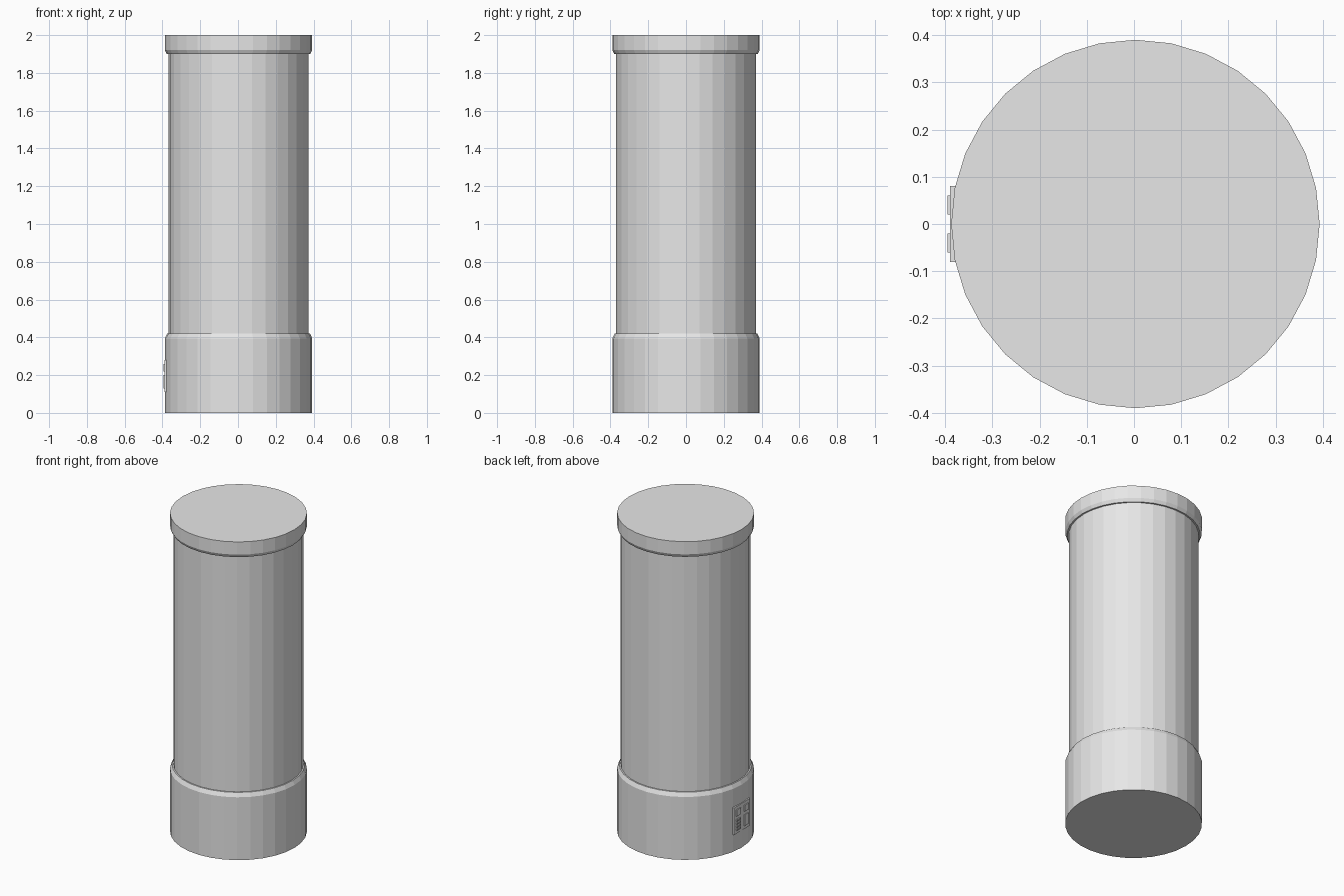
import bpy
import bmesh
import math

if "Cube" in bpy.data.objects:
    bpy.data.objects.remove(bpy.data.objects["Cube"])

SIDES = 32
CX = 0.003  # the panel sticks out to the left, so the column sits slightly right

grey = bpy.data.materials.new("light grey")
grey.diffuse_color = (0.8, 0.8, 0.8, 1)
grey.use_nodes = True
grey.node_tree.nodes["Principled BSDF"].inputs["Base Color"].default_value = grey.diffuse_color


def finish(name, bm):
    bmesh.ops.recalc_face_normals(bm, faces=bm.faces)
    mesh = bpy.data.meshes.new(name)
    bm.to_mesh(mesh)
    bm.free()
    mesh.materials.append(grey)
    obj = bpy.data.objects.new(name, mesh)
    bpy.context.collection.objects.link(obj)
    return obj


def turned(name, profile):
    """Closed faceted solid from (radius, height) points."""
    bm = bmesh.new()
    rings = []
    for r, z in profile:
        rings.append([bm.verts.new((CX + r * math.cos(2 * math.pi * i / SIDES),
                                    r * math.sin(2 * math.pi * i / SIDES), z))
                      for i in range(SIDES)])
    for a, b in zip(rings, rings[1:]):
        for i in range(SIDES):
            j = (i + 1) % SIDES
            bm.faces.new((a[i], a[j], b[j], b[i]))
    bm.faces.new(rings[0][::-1])
    bm.faces.new(rings[-1])
    return finish(name, bm)


def boxes(name, items):
    """Boxes given as (x0, x1, y0, y1, z0, z1)."""
    bm = bmesh.new()
    for x0, x1, y0, y1, z0, z1 in items:
        vs = bmesh.ops.create_cube(bm, size=1)["verts"]
        for v in vs:
            v.co = (x1 if v.co.x > 0 else x0,
                    y1 if v.co.y > 0 else y0,
                    z1 if v.co.z > 0 else z0)
    return finish(name, bm)


# Column parts
turned("base", [(0.39, 0), (0.39, 0.395), (0.378, 0.42)])
turned("column_body", [(0.37, 0.41), (0.37, 1.91)])
turned("top_cap", [(0.38, 1.90), (0.39, 1.92), (0.39, 2.0)])

# Control panel on the left side of the base
boxes("panel_plate", [(-0.39, -0.375, -0.08, 0.08, 0.11, 0.28)])
boxes("panel_screens", [
    (-0.395, -0.385, 0.02, 0.06, 0.22, 0.26),
    (-0.395, -0.385, -0.06, -0.02, 0.22, 0.26),
    (-0.395, -0.385, -0.06, -0.02, 0.13, 0.20),
])

# Keypad buttons in a small grid
keys = []
for col in range(3):
    for row in range(4):
        y, z = 0.02 + col * 0.015, 0.13 + row * 0.019
        keys.append((-0.395, -0.385, y, y + 0.01, z, z + 0.013))
boxes("keypad_buttons", keys)
